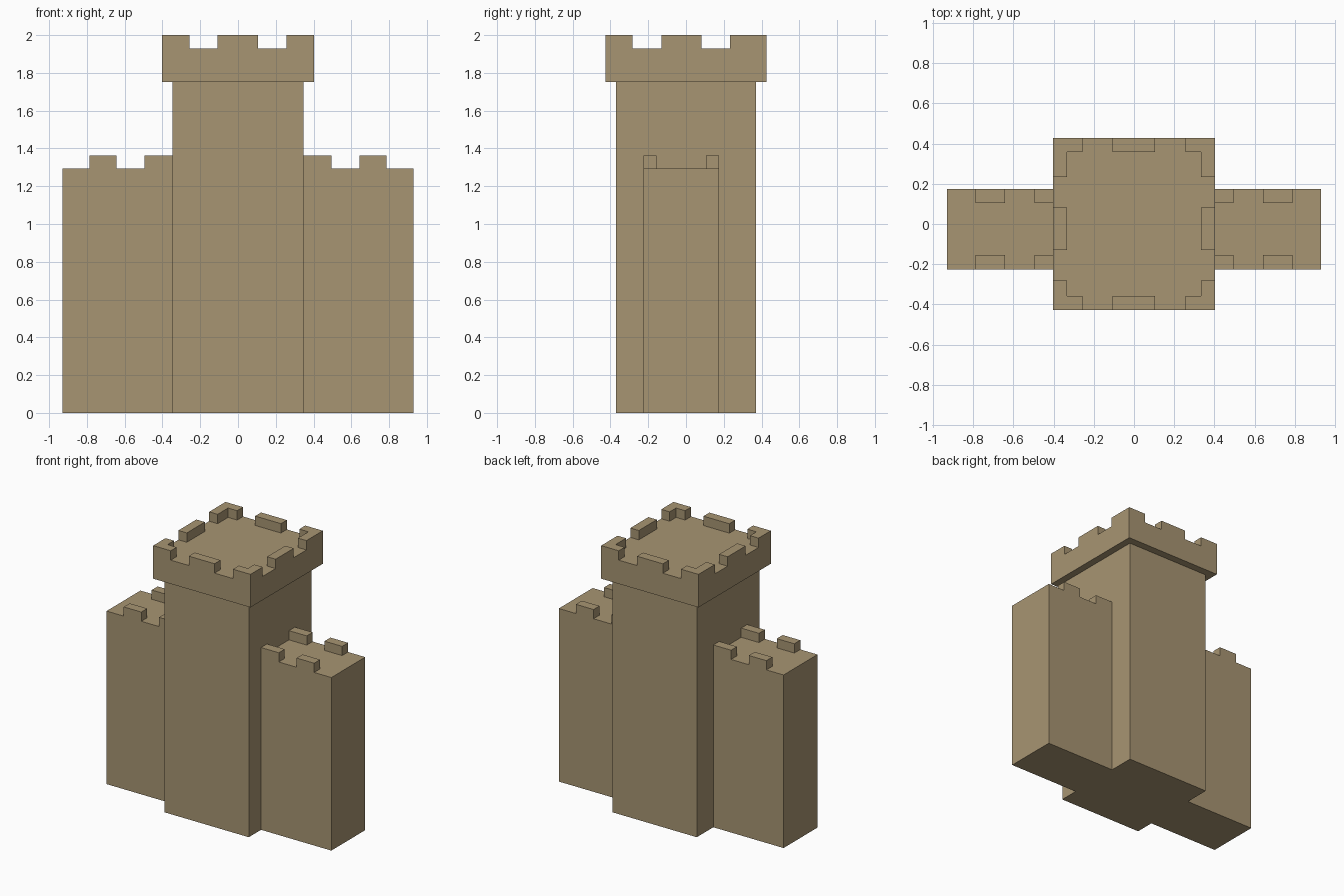
import bpy, bmesh

if "Cube" in bpy.data.objects:
    bpy.data.objects.remove(bpy.data.objects["Cube"])

stone = bpy.data.materials.new("sandstone")
stone.diffuse_color = (0.39, 0.30, 0.17, 1)
stone.use_nodes = True
stone.node_tree.nodes["Principled BSDF"].inputs["Base Color"].default_value = stone.diffuse_color


def prism(name, outline, z0, z1):
    """Extrude a closed xy outline from z0 to z1."""
    bm = bmesh.new()
    face = bm.faces.new([bm.verts.new((x, y, z0)) for x, y in outline])
    top = bmesh.ops.extrude_face_region(bm, geom=[face])["geom"]
    for v in top:
        if isinstance(v, bmesh.types.BMVert):
            v.co.z = z1
    bmesh.ops.recalc_face_normals(bm, faces=bm.faces)
    mesh = bpy.data.meshes.new(name)
    bm.to_mesh(mesh)
    bm.free()
    mesh.materials.append(stone)
    obj = bpy.data.objects.new(name, mesh)
    bpy.context.collection.objects.link(obj)
    return obj


def block(name, x0, x1, y0, y1, z0, z1):
    return prism(name, [(x0, y0), (x1, y0), (x1, y1), (x0, y1)], z0, z1)


# Central tower and its overhanging platform
CX, CY, T = 0.402, 0.427, 0.07
block("tower_shaft", -0.348, 0.348, -0.37, 0.37, 0, 1.753)
block("tower_platform", -CX, CX, -CY, CY, 1.753, 1.93)

# L-shaped corner merlons
for sx in (-1, 1):
    for sy, arm in ((-1, 0.145), (1, 0.193)):
        pts = [(CX, CY), (CX - 0.145, CY), (CX - 0.145, CY - T),
               (CX - T, CY - T), (CX - T, CY - arm), (CX, CY - arm)]
        prism("corner_merlon", [(sx * x, sy * y) for x, y in pts], 1.93, 2.0)

# Middle merlons on each side of the platform
for s in (-1, 1):
    ys = sorted((s * CY, s * (CY - T)))
    block("middle_merlon", -0.108, 0.105, *ys, 1.93, 2.0)
    xs = sorted((s * CX, s * (CX - T)))
    block("side_merlon", *xs, -0.13, 0.083, 1.93, 2.0)

# Side walls with merlons along front and back edges
for s in (-1, 1):
    xs = sorted((s * 0.348, s * 0.929))
    block("side_wall", *xs, -0.225, 0.175, 0, 1.293)
    for a, b in ((0.348, 0.495), (0.642, 0.787)):
        xs = sorted((s * a, s * b))
        for y0 in (-0.225, 0.105):
            block("wall_merlon", *xs, y0, y0 + T, 1.293, 1.362)
